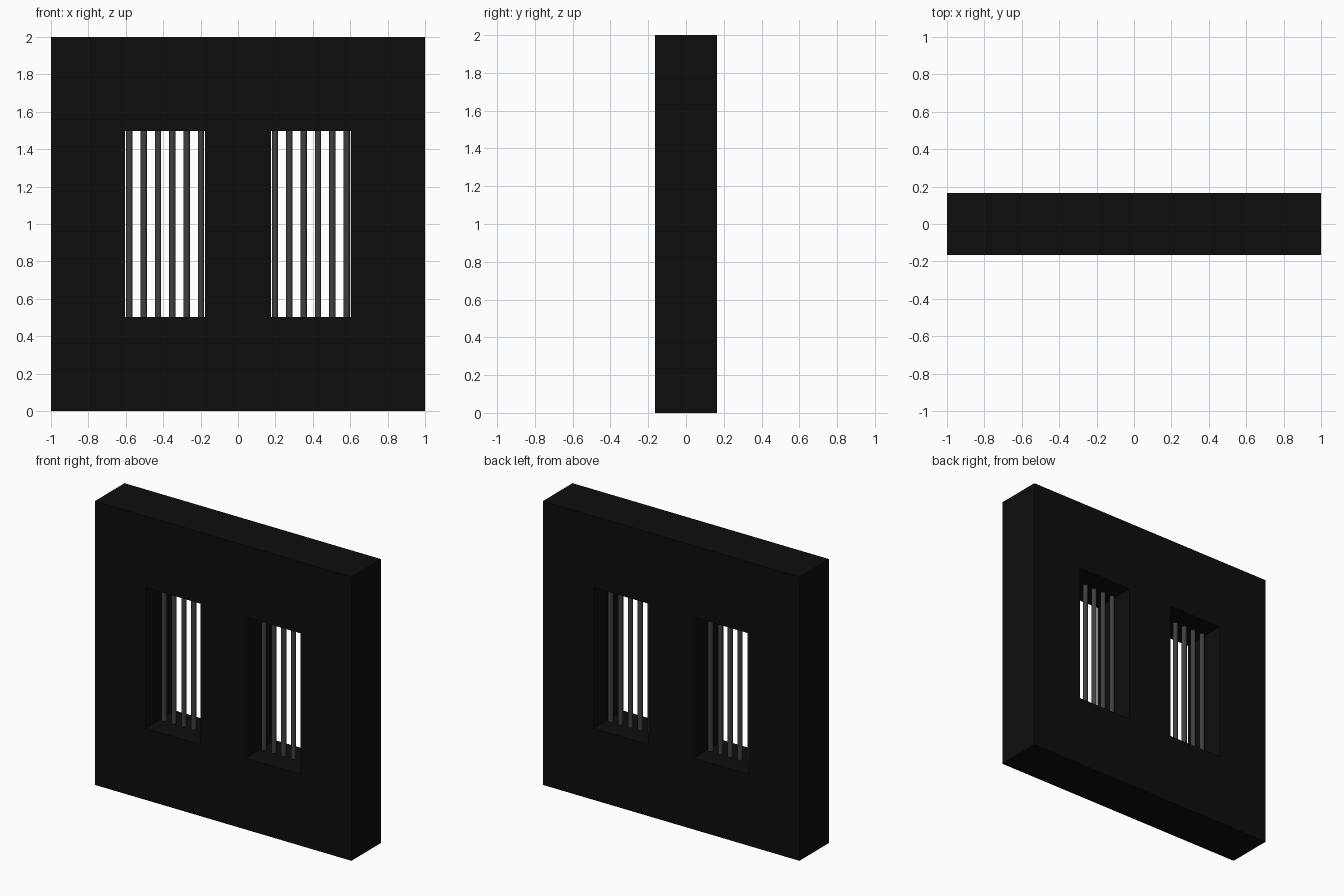
import bpy, bmesh

if "Cube" in bpy.data.objects:
    bpy.data.objects.remove(bpy.data.objects["Cube"])

D = 0.165                       # half wall thickness
Z0, Z1 = 0.503, 1.497           # window opening heights
XS = [-1, -0.604, -0.177, 0.177, 0.604, 1]
ZS = [0, Z0, Z1, 2]


def material(name, value):
    m = bpy.data.materials.new(name)
    m.diffuse_color = (value, value, value, 1)
    m.use_nodes = True
    m.node_tree.nodes["Principled BSDF"].inputs["Base Color"].default_value = m.diffuse_color
    return m


black = material("wall black", 0.004)
grey = material("bar dark grey", 0.05)

# Wall: flat grid with two cells left out, then extruded through its thickness
bm = bmesh.new()
v = [[bm.verts.new((x, -D, z)) for x in XS] for z in ZS]
for j in range(3):
    for i in range(5):
        if not (j == 1 and i in (1, 3)):
            bm.faces.new((v[j][i], v[j][i + 1], v[j + 1][i + 1], v[j + 1][i]))
ret = bmesh.ops.extrude_face_region(bm, geom=bm.faces[:], use_keep_orig=True)
moved = [g for g in ret["geom"] if isinstance(g, bmesh.types.BMVert)]
bmesh.ops.translate(bm, verts=moved, vec=(0, 2 * D, 0))
bmesh.ops.recalc_face_normals(bm, faces=bm.faces[:])
mesh = bpy.data.meshes.new("wall")
bm.to_mesh(mesh)
bm.free()
mesh.materials.append(black)
bpy.context.collection.objects.link(bpy.data.objects.new("wall", mesh))

# Round vertical bars, six in each window
for side, label in ((-1, "left"), (1, "right")):
    for k in range(6):
        bpy.ops.mesh.primitive_cylinder_add(
            vertices=16, radius=0.017, depth=Z1 - Z0,
            location=(side * (0.198 + 0.0765 * k), 0.008, (Z0 + Z1) / 2))
        bar = bpy.context.object
        bar.name = f"{label}_window_bar_{k + 1}"
        bar.data.materials.append(grey)
        bpy.ops.object.shade_smooth_by_angle()
